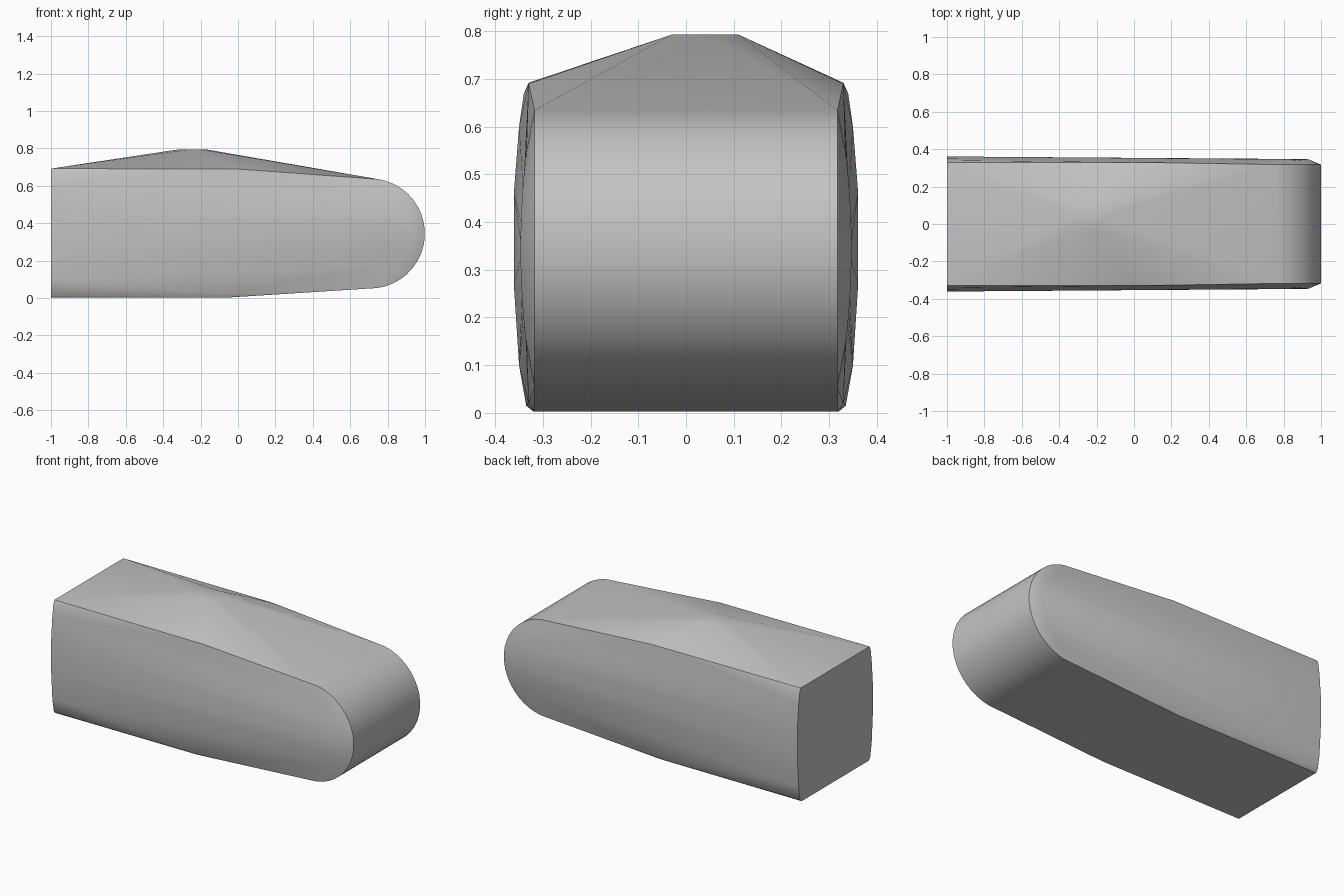
import bpy, bmesh, math

cube = bpy.data.objects.get("Cube")
if cube:
    bpy.data.objects.remove(cube, do_unlink=True)

# One plain grey for the whole body
grey = bpy.data.materials.new("plain grey")
grey.use_nodes = True
colour = (0.55, 0.55, 0.55, 1)
grey.diffuse_color = colour
grey.node_tree.nodes["Principled BSDF"].inputs["Base Color"].default_value = colour


def nose_arc(radius, steps, offset=0.0):
    """Points (x, z) round the nose, from bottom to top."""
    for i in range(steps):
        a = math.radians(-82 + 162 * (i + offset) / (steps - 1 + 2 * offset))
        yield 0.705 + radius * math.cos(a), 0.345 + radius * math.sin(a)


points = []

# Flat back end: gently bulging cross-section
for y, z in [(0.32, 0.003), (0.335, 0.015), (0.35, 0.1), (0.361, 0.27),
             (0.361, 0.46), (0.35, 0.6), (0.34, 0.67), (0.33, 0.692)]:
    points += [(-1, s * y, z) for s in (-1, 1)]

for s in (-1, 1):
    # Belly bend and shoulder bend
    points += [(-0.05, s * 0.318, 0.003), (-0.05, s * 0.33, 0.02),
               (0, s * 0.33, 0.69)]
    # Rounded nose rim
    points += [(x, s * 0.318, z) for x, z in nose_arc(0.294, 20)]
    # Raised cheek inside the rim, staggered against it
    points += [(x, s * (0.347 - 0.3 * (z - 0.345) ** 2), z)
               for x, z in nose_arc(0.225, 16, 0.5)]

# Small blunt peak on the roof
points += [(-0.33, 0.04, 0.793), (-0.27, 0.11, 0.793), (-0.19, 0.11, 0.793),
           (-0.16, 0.04, 0.793), (-0.19, -0.03, 0.793), (-0.27, -0.03, 0.793)]

# Wrap all the outlines in one convex skin
bm = bmesh.new()
for p in points:
    bm.verts.new(p)
bmesh.ops.convex_hull(bm, input=bm.verts)
loose = [v for v in bm.verts if not v.link_faces]
bmesh.ops.delete(bm, geom=loose, context='VERTS')
bmesh.ops.dissolve_limit(bm, angle_limit=math.radians(0.5),
                         verts=bm.verts, edges=bm.edges)
bmesh.ops.recalc_face_normals(bm, faces=bm.faces)
mesh = bpy.data.meshes.new("rounded_block_body")
bm.to_mesh(mesh)
bm.free()
mesh.materials.append(grey)
body = bpy.data.objects.new("rounded_block_body", mesh)
bpy.context.collection.objects.link(body)

# Smooth skin with the firm edges kept
bpy.ops.object.select_all(action='DESELECT')
body.select_set(True)
bpy.context.view_layer.objects.active = body
bpy.ops.object.shade_smooth_by_angle(angle=math.radians(30))
